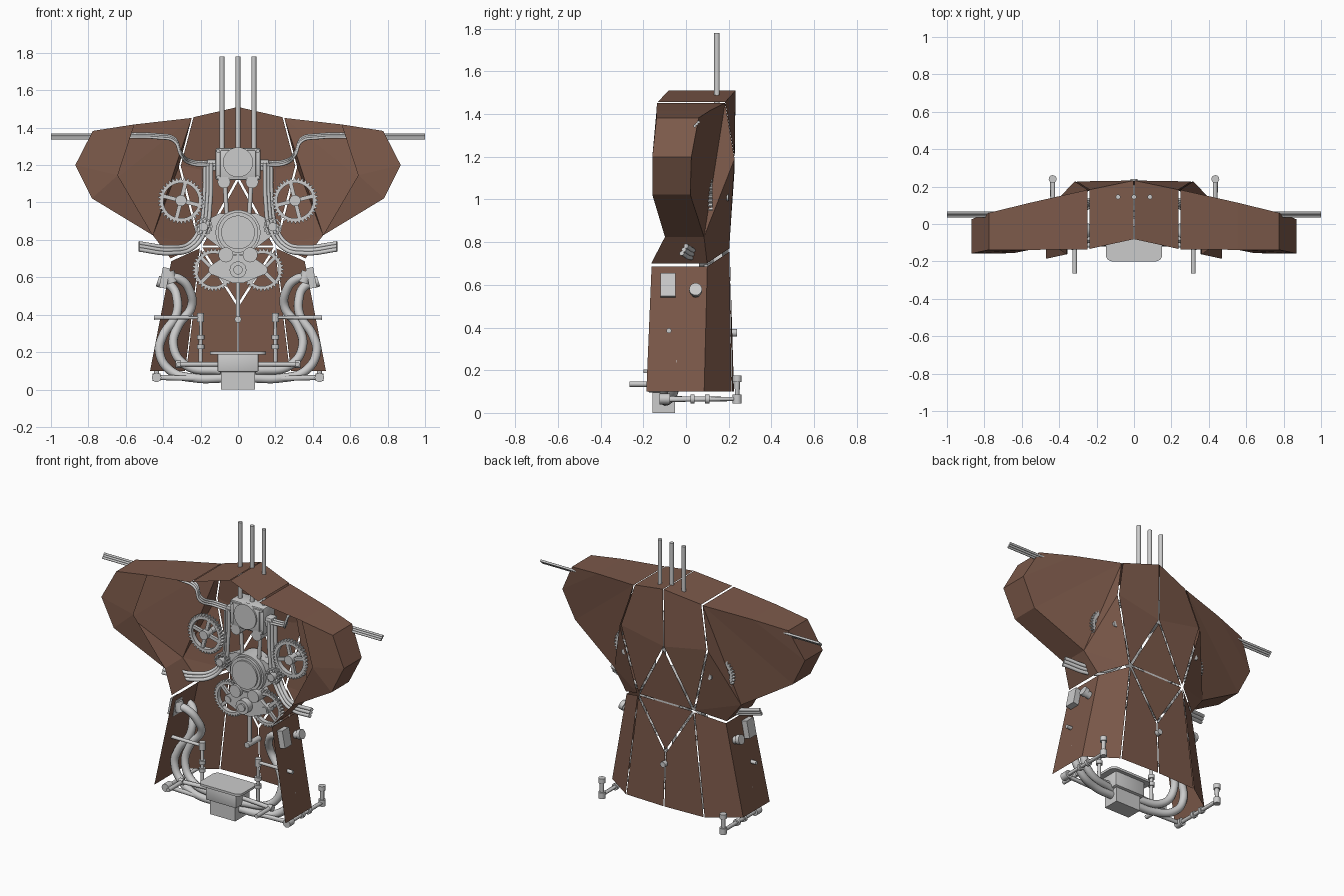
import bpy, bmesh, math
from mathutils import Vector, Matrix

if "Cube" in bpy.data.objects:
    bpy.data.objects.remove(bpy.data.objects["Cube"])

brown = bpy.data.materials.new("brown_shell")
brown.diffuse_color = (0.2, 0.1, 0.068, 1)
brown.use_nodes = True
brown.node_tree.nodes["Principled BSDF"].inputs["Base Color"].default_value = brown.diffuse_color


def finish(name, bm, mat=None):
    me = bpy.data.meshes.new(name)
    bm.normal_update()
    bm.to_mesh(me)
    bm.free()
    ob = bpy.data.objects.new(name, me)
    bpy.context.collection.objects.link(ob)
    if mat:
        me.materials.append(mat)
    return ob


def add_cyl(bm, a, b, r, n=20, r2=None):
    a, b = Vector(a), Vector(b)
    d = b - a
    m = Matrix.Translation((a + b) / 2) @ d.to_track_quat('Z', 'Y').to_matrix().to_4x4()
    bmesh.ops.create_cone(bm, cap_ends=True, segments=n, radius1=r,
                          radius2=r if r2 is None else r2, depth=d.length, matrix=m)


def cyl(name, a, b, r, n=20, r2=None):
    bm = bmesh.new()
    add_cyl(bm, a, b, r, n, r2)
    return finish(name, bm)


def add_box(bm, c, size, rot=None):
    m = Matrix.Translation(c) @ (rot or Matrix()) @ Matrix.Diagonal((*size, 1))
    bmesh.ops.create_cube(bm, size=1, matrix=m)


def box(name, c, size, bevel=0, rot=None):
    bm = bmesh.new()
    add_box(bm, c, size, rot)
    if bevel:
        bmesh.ops.bevel(bm, geom=bm.edges[:], offset=bevel, segments=2, affect='EDGES', profile=0.5)
    return finish(name, bm)


def prism(name, pts, y0, y1):
    bm = bmesh.new()
    f = bm.faces.new([bm.verts.new((x, y0, z)) for x, z in pts])
    ext = bmesh.ops.extrude_face_region(bm, geom=[f])
    bmesh.ops.translate(bm, vec=(0, y1 - y0, 0),
                        verts=[v for v in ext['geom'] if isinstance(v, bmesh.types.BMVert)])
    bmesh.ops.recalc_face_normals(bm, faces=bm.faces[:])
    return finish(name, bm)


def tube(name, pts, r, smooth=True):
    cu = bpy.data.curves.new(name, 'CURVE')
    cu.dimensions, cu.bevel_depth, cu.bevel_resolution = '3D', r, 4
    cu.use_fill_caps, cu.resolution_u = True, 8
    sp = cu.splines.new('BEZIER')
    sp.bezier_points.add(len(pts) - 1)
    for p, co in zip(sp.bezier_points, pts):
        p.co = co
        p.handle_left_type = p.handle_right_type = 'AUTO' if smooth else 'VECTOR'
    tmp = bpy.data.objects.new(name + "_path", cu)
    bpy.context.collection.objects.link(tmp)
    me = bpy.data.meshes.new_from_object(tmp.evaluated_get(bpy.context.evaluated_depsgraph_get()))
    bpy.data.objects.remove(tmp)
    ob = bpy.data.objects.new(name, me)
    bpy.context.collection.objects.link(ob)
    return ob


def gear(name, x, y, z, r, teeth, turn=0.0, w=0.03, spokes=4):
    bm = bmesh.new()
    n = teeth * 4
    loops = []
    for yy, inner in ((-w / 2, 0), (w / 2, 0), (w / 2, 1), (-w / 2, 1)):
        loops.append([])
        for i in range(n):
            t = math.tau * i / n
            rr = r * 0.76 if inner else (r if i % 4 < 2 else r * 0.9)
            loops[-1].append(bm.verts.new((x + rr * math.cos(t), y + yy, z + rr * math.sin(t))))
    for k in range(4):
        a, b = loops[k], loops[(k + 1) % 4]
        for i in range(n):
            j = (i + 1) % n
            bm.faces.new((a[i], a[j], b[j], b[i]))
    bmesh.ops.recalc_face_normals(bm, faces=bm.faces[:])
    for i in range(spokes):
        t = turn + math.tau * i / spokes
        add_box(bm, (x + r * .42 * math.cos(t), y, z + r * .42 * math.sin(t)),
                (r * .75, w * .6, r * .17), Matrix.Rotation(-t, 4, 'Y'))
    add_cyl(bm, (x, y - w, z), (x, y + w, z), r * 0.24)
    return finish(name, bm)


# Shell: named corner points of the right half, front-edge points end in f
P = dict(T=(0, .235, 1.51), S=(.24, .185, 1.455), S1=(.31, .23, 1.19), A=(0, .23, 1.13),
         C=(.2, .205, .765), D=(0, .21, .45), E=(0, .225, .1), F=(.28, .215, .1),
         G=(.47, .085, .1), H=(.355, .1, .695), B=(.45, .085, .82), Q=(.55, .115, 1.42),
         R=(.775, .06, 1.385), R1=(.87, .025, 1.2), R2=(.78, .02, 1.02),
         Tf=(0, -.085, 1.51), Sf=(.24, -.138, 1.455), Qf=(.55, -.14, 1.42), Rf=(.775, -.14, 1.385),
         R1f=(.87, -.16, 1.2), R2f=(.78, -.16, 1.02), Bf=(.45, -.1, .82), Pf=(.64, -.158, 1.145),
         Hf=(.355, -.165, .695), Gf=(.47, -.19, .1), mC=(-.2, .205, .765))


def panel(name, faces, pivot, k, sides=(1, -1)):
    # each panel is shrunk a little toward its pivot, leaving open seams
    pv = Vector(pivot)
    for s in sides:
        bm, vs = bmesh.new(), {}
        for f in faces.split(","):
            loop = []
            for key in f.split():
                if key not in vs:
                    q = pv + (Vector(P[key]) - pv) * k
                    vs[key] = bm.verts.new((q.x * s, q.y, q.z))
                loop.append(vs[key])
            bm.faces.new(loop)
        bmesh.ops.recalc_face_normals(bm, faces=bm.faces[:])
        finish(name + ("" if len(sides) == 1 else "_right" if s > 0 else "_left"), bm, brown)


panel("upper_back_panel", "T S S1 A,A S1 C,Tf Sf S T", (.12, .1, 1.51), .98)
panel("shoulder_panel",
      "S S1 B,S1 C B,C H B,S B R2,S R2 R1 Q,Q R1 R,Sf Qf Q S,Qf Rf R Q,Rf R1f R1 R,R1f R2f R2 R1,"
      "R2f Bf B R2,Bf Hf H B,Qf Pf R1f Rf,Pf R2f R1f,Pf Bf R2f", P["R1"], .988)
panel("side_panel", "C F G H,G H Hf Gf", P["G"], .985)
panel("lower_back_panel", "C D E F", (.14, .22, .1), .975)
panel("diamond_upper", "A C mC", (0, .21, .87), .94, (1,))
panel("diamond_lower", "C mC D", (0, .207, .66), .95, (1,))

# Vertical stacks on top
for i, x in enumerate((-.085, 0, .085)):
    cyl(f"stack_{i}", (x, .145, 1.2), (x, .145, 1.78), .013)

# Upper gearbox
box("upper_gearbox", (0, .15, 1.205), (.24, .12, .17), .008)
box("upper_gearbox_plate", (0, .095, 1.205), (.19, .03, .15), .006)
box("upper_gearbox_axle_block", (0, .14, 1.2), (.33, .06, .06), .006)
cyl("upper_gearbox_cover", (0, .07, 1.215), (0, .1, 1.215), .08, 40)
for s in (1, -1):
    cyl("gearbox_roller", (s * .075, .08, 1.11), (s * .075, .17, 1.11), .034)
    cyl("gearbox_link", (s * .07, .13, 1.1), (s * .06, .13, .93), .012)
    for z in (1.135, 1.275):
        cyl("gearbox_bolt", (s * .105, .08, z), (s * .105, .1, z), .011, 6)

# Central housing with side lugs
cyl("central_housing", (0, .09, .84), (0, .2, .84), .12, 40)
cyl("central_cover_ring", (0, .075, .84), (0, .1, .84), .108, 40)
cyl("central_cover", (0, .065, .84), (0, .08, .84), .09, 40)
prism("housing_lugs", [(-.22, .88), (-.1, .94), (.1, .94), (.22, .88), (.22, .85),
                       (.1, .76), (.04, .72), (-.04, .72), (-.1, .76), (-.22, .85)], .12, .17)

# Lower drive: hubs, bridge and dropped rod
prism("drive_bridge", [(-.15, .66), (-.06, .72), (.06, .72), (.15, .66), (.15, .62),
                       (.03, .57), (-.03, .57), (-.15, .62)], .085, .105)
cyl("drive_hub", (0, .04, .64), (0, .2, .64), .045)
cyl("drive_hub_cap", (0, .03, .64), (0, .06, .64), .025)
cyl("drop_rod", (0, .12, .62), (0, .12, .37), .012)
cyl("drop_rod_anchor", (0, .09, .375), (0, .24, .375), .018)

# Gears
for s in (1, -1):
    gear("upper_gear", s * .305, .11, 1.01, .124, 36, s * .25)
    cyl("upper_gear_axle", (s * .305, .08, 1.01), (s * .305, .2, 1.01), .018)
    gear("idler_gear", s * .185, .105, .87, .05, 14, 0, .03)
    cyl("idler_axle", (s * .185, .07, .87), (s * .185, .18, .87), .024)
    gear("lower_gear", s * .13, .115, .64, .115, 34, math.pi / 4)
    cyl("lower_gear_axle", (s * .13, .08, .64), (s * .13, .2, .64), .02)
    cyl("drive_roller", (s * .065, .06, .72), (s * .065, .17, .72), .04)

# Tank at the foot
box("tank_body", (0, -.105, .08), (.18, .105, .16))
box("tank_collar", (0, -.105, .145), (.22, .145, .1), .008)
bm = bmesh.new()
add_box(bm, (0, -.105, .195), (.3, .19, .015))
bmesh.ops.bevel(bm, geom=[e for e in bm.edges if abs(e.verts[0].co.z - e.verts[1].co.z) > .01],
                offset=.035, segments=5, affect='EDGES', profile=0.5)
finish("tank_lid", bm)

for s in (1, -1):
    # Ribbon pipes to the shoulders and the waist
    for i in (-1, 0, 1):
        d = i * .009
        tube("shoulder_pipe", [(s * x, .05 + (.07 if x < .3 else 0) + d, z + d) for x, z in
             ((1, 1.353), (.7, 1.353), (.42, 1.353), (.34, 1.335), (.305, 1.26), (.25, 1.215), (.12, 1.21))], .007)
        o = i * .017
        tube("waist_pipe", [(s * (x + o * a), y + i * .01, z + o * b) for x, y, z, a, b in
             ((.16, .12, 1.21, 1, 0), (.165, .12, 1.0, 1, 0), (.185, .12, .87, 1, .2),
              (.25, .1, .77, .5, .8), (.36, .04, .745, 0, 1), (.53, -.01, .765, 0, 1))], .011)
    # Heavy hoses from the flanks to the tank
    tube("outer_hose", [(s * x, y, z) for x, y, z in
         ((.42, .045, .575), (.355, .04, .55), (.325, 0, .48), (.33, -.02, .4), (.4, -.04, .29),
          (.42, -.05, .2), (.36, -.06, .1), (.22, -.09, .06), (.08, -.1, .06))], .024)
    tube("inner_hose", [(s * x, y, z) for x, y, z in
         ((.39, -.085, .6), (.31, -.08, .59), (.255, -.05, .52), (.25, -.02, .44), (.32, -.03, .34),
          (.345, -.05, .23), (.28, -.07, .13), (.09, -.1, .1))], .024)
    cyl("hose_collar", (s * .43, .045, .58), (s * .405, .045, .572), .03)
    cyl("hose_flange", (s * .37, -.085, .63), (s * .35, -.085, .57), .03)
    box("flank_plate", (s * .392, -.085, .597), (.04, .07, .11), 0, Matrix.Rotation(s * -.19, 4, 'Y'))
    # Thin pipe with elbows, out to the flank and forward at the foot
    tube("thin_pipe", [(s * .45, -.08, .385), (s * .2, -.08, .385), (s * .2, -.08, .1)], .012, False)
    cyl("thin_pipe_elbow", (s * .2, -.08, .41), (s * .2, -.08, .36), .019)
    for z in (.28, .23):
        cyl("thin_pipe_collar", (s * .2, -.08, z + .012), (s * .2, -.08, z - .012), .02)
    cyl("foot_cross_pipe", (s * .32, -.12, .135), (s * .1, -.1, .135), .013)
    cyl("foot_elbow", (s * .335, -.12, .135), (s * .305, -.12, .135), .02)
    cyl("foot_outlet", (s * .317, -.265, .135), (s * .317, -.1, .135), .013)
    # Base pipe running back to the upright outlet
    tube("base_pipe", [(s * .08, -.1, .055), (s * .435, -.1, .065), (s * .435, .24, .065),
                       (s * .435, .24, .16)], .014, False)
    cyl("base_pipe_cap", (s * .435, .24, .145), (s * .435, .24, .175), .021)
    cyl("base_corner_back", (s * .435, .24, .045), (s * .435, .24, .085), .021)
    cyl("base_corner_front", (s * .435, -.125, .065), (s * .435, -.075, .065), .025)
    for y in (.03, .1):
        cyl("base_collar", (s * .435, y - .01, .065), (s * .435, y + .01, .065), .021)

# Smooth the metal parts, leave the shell faceted
bpy.ops.object.select_all(action='DESELECT')
for ob in bpy.context.scene.objects:
    if ob.type == 'MESH' and not ob.data.materials:
        ob.select_set(True)
        bpy.context.view_layer.objects.active = ob
bpy.ops.object.shade_smooth_by_angle(angle=math.radians(35))
